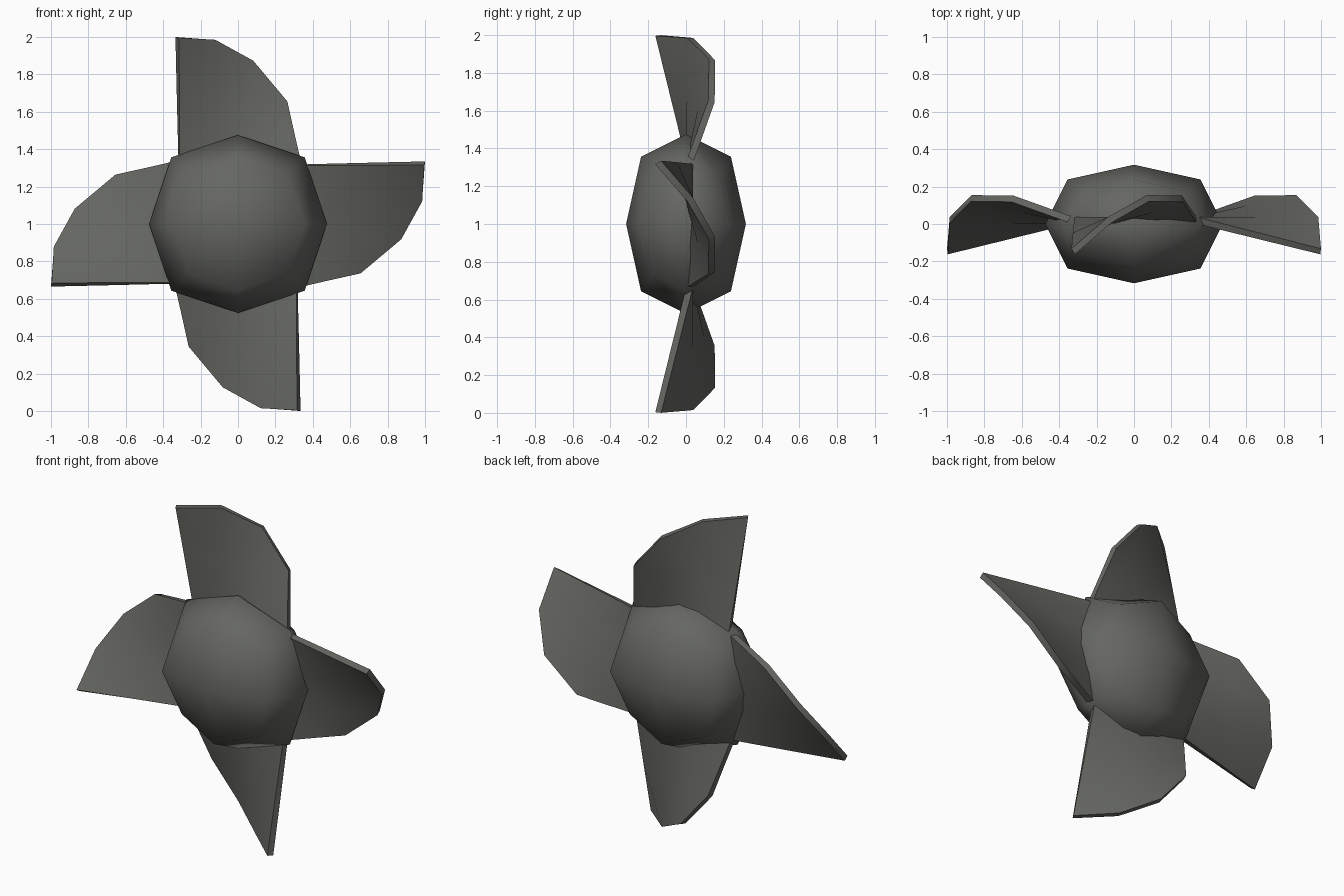
import bpy, bmesh, math
from mathutils import Matrix, Vector

if "Cube" in bpy.data.objects:
    bpy.data.objects.remove(bpy.data.objects["Cube"])

grey = bpy.data.materials.new("dark warm grey")
grey.diffuse_color = (0.13, 0.135, 0.12, 1)
grey.use_nodes = True
grey.node_tree.nodes["Principled BSDF"].inputs["Base Color"].default_value = grey.diffuse_color
CENTRE = Vector((0, 0, 1))


def make_object(name, bm):
    bmesh.ops.recalc_face_normals(bm, faces=bm.faces)
    mesh = bpy.data.meshes.new(name)
    bm.to_mesh(mesh)
    bm.free()
    mesh.materials.append(grey)
    ob = bpy.data.objects.new(name, mesh)
    bpy.context.collection.objects.link(ob)
    return ob


def shade(ob, degrees):
    bpy.ops.object.select_all(action='DESELECT')
    ob.select_set(True)
    bpy.context.view_layer.objects.active = ob
    bpy.ops.object.shade_smooth_by_angle(angle=math.radians(degrees))


# Hub: a flattened cube rounded by one subdivision
bm = bmesh.new()
bmesh.ops.create_cube(bm, size=2)
bmesh.ops.scale(bm, vec=(0.475, 0.317, 0.475), verts=bm.verts)
hub = make_object("hub", bm)
hub.location = CENTRE
sub = hub.modifiers.new("round", 'SUBSURF')
sub.levels = sub.render_levels = 1
sub.use_limit_surface = False
bpy.context.view_layer.objects.active = hub
bpy.ops.object.modifier_apply(modifier="round")
shade(hub, 60)

# Blade: middle surface ruled from a flat root to a cupped tip, then thickened
TIP = [(-0.325, -0.147, 0.998), (-0.13, 0.022, 0.985),
       (0.075, 0.138, 0.87), (0.26, 0.135, 0.65)]
ROOT = [(-0.315, 0.02, 0.33), (-0.10, 0.02, 0.33),
        (0.12, 0.02, 0.33), (0.335, 0.02, 0.33)]
ROWS = 2
for i, name in enumerate(("top", "right", "bottom", "left")):
    turn = Matrix.Rotation(math.radians(90 * i), 4, 'Y')
    bm = bmesh.new()
    grid = [[bm.verts.new(turn @ Vector(r).lerp(Vector(t), k / ROWS))
             for r, t in zip(ROOT, TIP)] for k in range(ROWS + 1)]
    for a, b in zip(grid, grid[1:]):
        for j in range(3):
            bm.faces.new((a[j], a[j + 1], b[j + 1], b[j]))
    blade = make_object(name + "_blade", bm)
    blade.location = CENTRE
    sol = blade.modifiers.new("thickness", 'SOLIDIFY')
    sol.thickness = 0.036
    sol.offset = 0
    bpy.context.view_layer.objects.active = blade
    bpy.ops.object.modifier_apply(modifier="thickness")
    shade(blade, 40)
